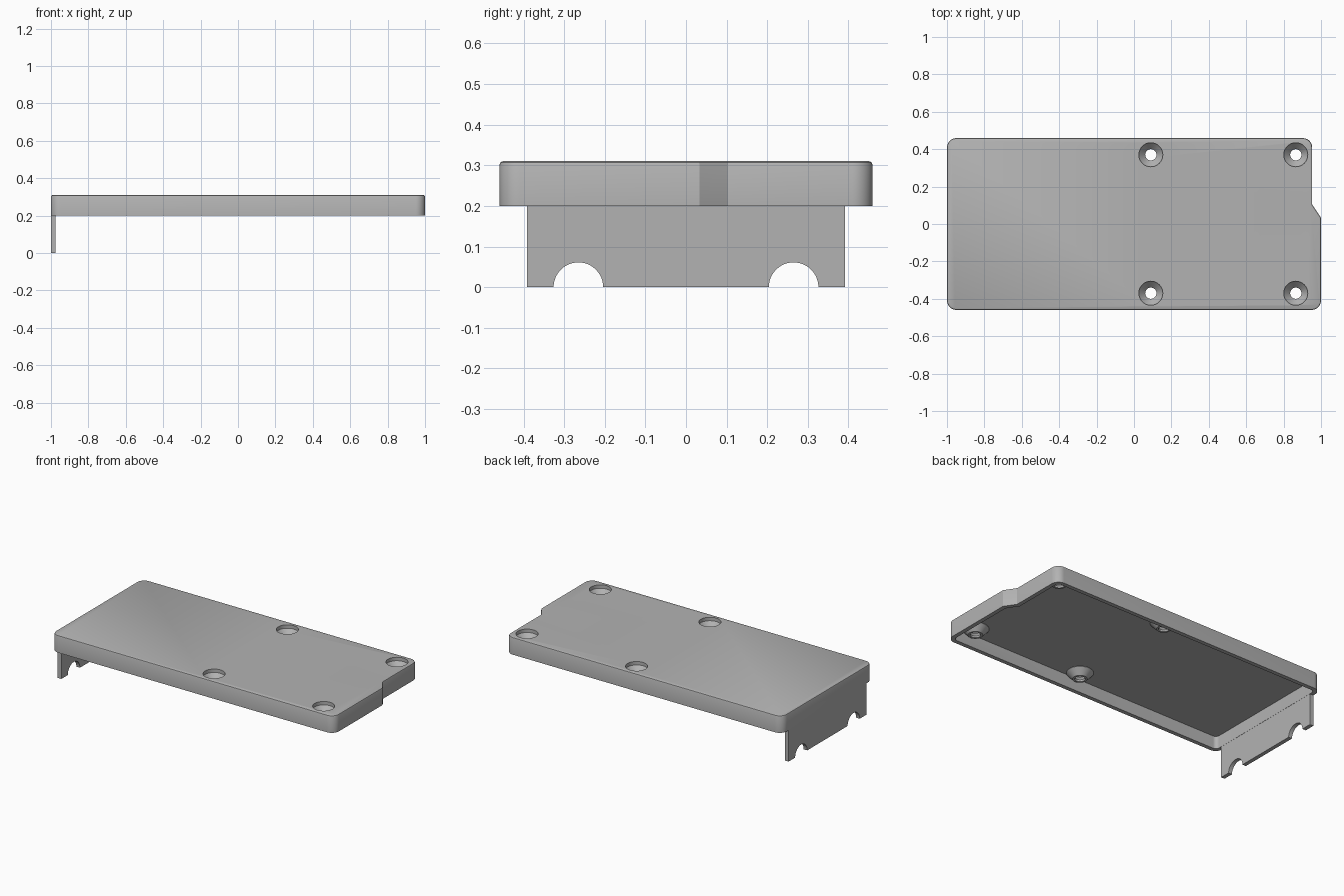
import bpy, bmesh, math
from mathutils import Vector

if "Cube" in bpy.data.objects:
    bpy.data.objects.remove(bpy.data.objects["Cube"])

TOP, CEILING, RIM = 0.31, 0.28, 0.20
WALL, HALF_Y = 0.026, 0.459
SCREWS = [(x, s * 0.37) for x in (0.09, 0.865) for s in (-1, 1)]

gray = bpy.data.materials.new("plain gray")
gray.use_nodes = True
gray.diffuse_color = (0.45, 0.45, 0.45, 1)
gray.node_tree.nodes["Principled BSDF"].inputs["Base Color"].default_value = gray.diffuse_color


def make_object(name, bm):
    bmesh.ops.recalc_face_normals(bm, faces=bm.faces)
    mesh = bpy.data.meshes.new(name)
    bm.to_mesh(mesh)
    bm.free()
    mesh.materials.append(gray)
    obj = bpy.data.objects.new(name, mesh)
    bpy.context.collection.objects.link(obj)
    return obj


def arc(cx, cy, r, start, end, steps):
    angles = [math.radians(start + (end - start) * i / steps) for i in range(steps + 1)]
    return [Vector((cx + r * math.cos(a), cy + r * math.sin(a))) for a in angles]


def inset(points, d):
    """Mitred inward offset of a counter-clockwise outline."""
    result = []
    for i, p in enumerate(points):
        a = (p - points[i - 1]).normalized()
        b = (points[(i + 1) % len(points)] - p).normalized()
        n1, n2 = Vector((-a.y, a.x)), Vector((-b.y, b.x))
        result.append(p + (n1 + n2) * d / (1 + n1.dot(n2)))
    return result


def loft(name, rings):
    """Closed solid through a list of rings, capped at both ends."""
    bm = bmesh.new()
    loops = [[bm.verts.new(p) for p in ring] for ring in rings]
    for lo, hi in zip(loops, loops[1:]):
        for i in range(len(lo)):
            bm.faces.new((lo[i - 1], lo[i], hi[i], hi[i - 1]))
    bm.faces.new(loops[0])
    bm.faces.new(loops[-1])
    return make_object(name, bm)


def turned(name, x, y, profile):
    """Round solid from (radius, height) pairs."""
    return loft(name, [[(p.x, p.y, z) for p in arc(x, y, r, 0, 352.5, 47)]
                       for r, z in profile])


def combine(target, tool, operation):
    mod = target.modifiers.new(operation.title(), "BOOLEAN")
    mod.operation, mod.solver, mod.object = operation, "EXACT", tool
    bpy.context.view_layer.objects.active = target
    bpy.ops.object.modifier_apply(modifier=mod.name)
    bpy.data.objects.remove(tool)


# Lid outline: rounded corners and a stepped right end
R = 0.05
edge = HALF_Y - R
outline = (arc(-1 + R, -edge, R, 180, 270, 10) + arc(1 - R, -edge, R, 270, 360, 10)
           + [Vector((1, 0.033)), Vector((0.953, 0.104))]
           + arc(0.953 - R, edge, R, 0, 90, 10) + arc(-1 + R, edge, R, 90, 180, 10))

# Hollow lid with a softened top edge
levels = [(WALL, CEILING), (WALL, RIM), (0, RIM), (0, TOP - 0.008),
          (0.0025, TOP - 0.0025), (0.008, TOP)]
lid = loft("lid", [[(p.x, p.y, z) for p in inset(outline, d)] for d, z in levels])

# Tapered screw bosses below the ceiling, then countersunk screw holes
for x, y in SCREWS:
    boss = turned("boss", x, y, [(0.042, 0.24), (0.078, 0.278), (0.078, 0.295)])
    combine(lid, boss, "UNION")
for x, y in SCREWS:
    hole = turned("hole", x, y, [(0.03, 0.15), (0.03, 0.252), (0.064, 0.288), (0.064, 0.4)])
    combine(lid, hole, "DIFFERENCE")

# End plate with two round cable cut-outs
profile = [Vector((-0.392, 0))]
for cy in (-0.265, 0.265):
    profile += arc(cy, 0, 0.061, 180, 0, 24)
profile += [Vector((0.392, 0)), Vector((0.392, RIM)), Vector((-0.392, RIM))]
end_plate = loft("end_plate", [[(x, p.x, p.y) for p in profile] for x in (-1, -0.975)])

# Smooth curves, sharp edges
for obj in (lid, end_plate):
    bpy.ops.object.select_all(action="DESELECT")
    obj.select_set(True)
    bpy.context.view_layer.objects.active = obj
    bpy.ops.object.shade_smooth_by_angle(angle=math.radians(25))
